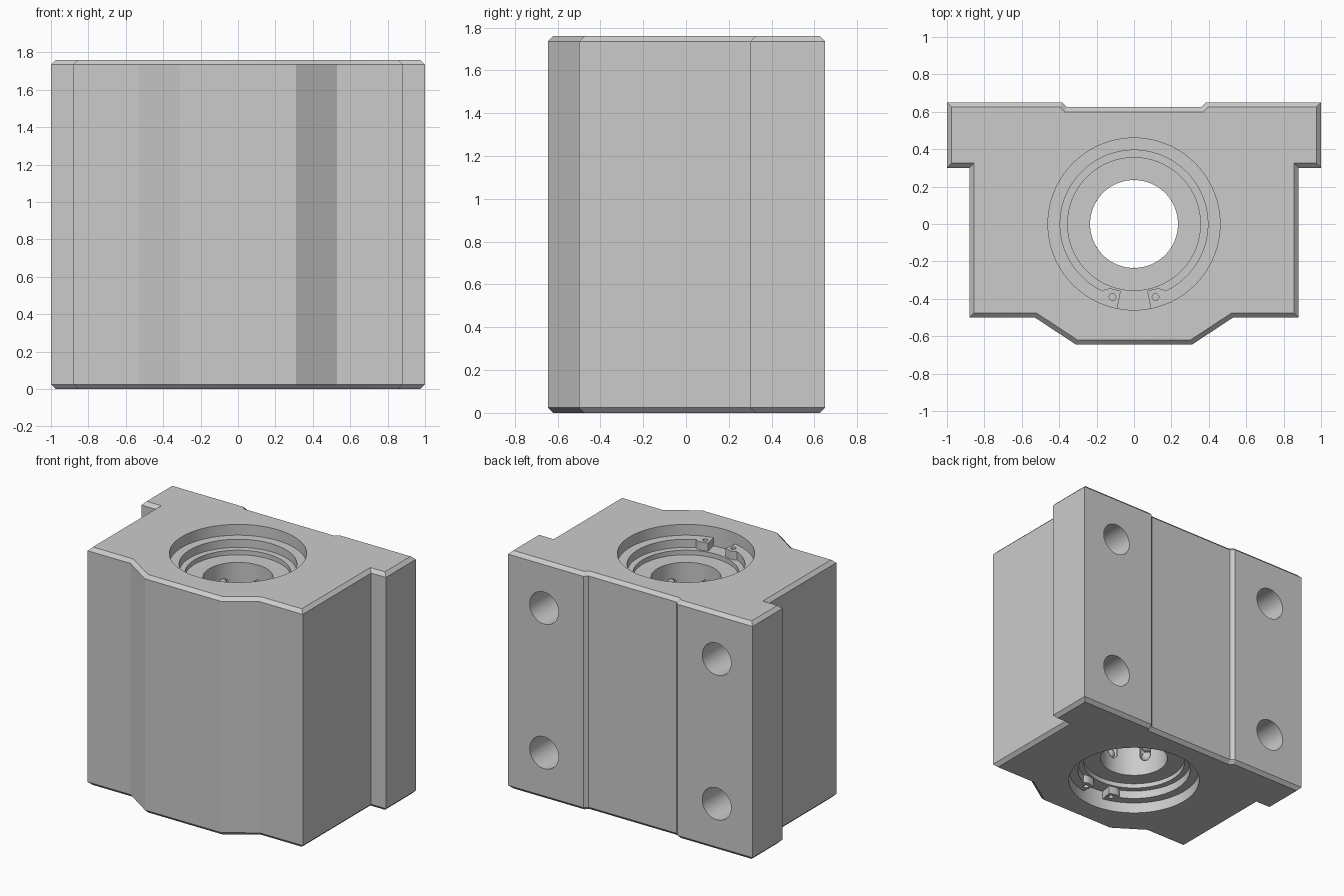
import bpy, bmesh
from math import sin, cos, pi, radians
from mathutils import Vector, Matrix

cube = bpy.data.objects.get("Cube")
if cube:
    bpy.data.objects.remove(cube, do_unlink=True)

H = 1.76          # block height
MID = H / 2
BORE = 0.46       # housing bore radius
SHAFT = 0.235     # shaft hole radius
ROWS = [radians(30 + 60 * k) for k in range(6)]

grey = bpy.data.materials.new("aluminium_grey")
grey.use_nodes = True
grey.diffuse_color = (0.6, 0.6, 0.6, 1)
grey.node_tree.nodes["Principled BSDF"].inputs["Base Color"].default_value = (0.6, 0.6, 0.6, 1)


def finish(name, bm):
    bmesh.ops.recalc_face_normals(bm, faces=bm.faces)
    mesh = bpy.data.meshes.new(name)
    bm.to_mesh(mesh)
    bm.free()
    mesh.materials.append(grey)
    obj = bpy.data.objects.new(name, mesh)
    bpy.context.collection.objects.link(obj)
    return obj


def activate(obj):
    bpy.ops.object.select_all(action='DESELECT')
    obj.select_set(True)
    bpy.context.view_layer.objects.active = obj


def smooth(obj):
    activate(obj)
    bpy.ops.object.shade_smooth_by_angle(angle=radians(30))


def cut(obj, cutter):
    mod = obj.modifiers.new("cut", 'BOOLEAN')
    mod.operation = 'DIFFERENCE'
    mod.solver = 'EXACT'
    mod.object = cutter
    activate(obj)
    bpy.ops.object.modifier_apply(modifier=mod.name)
    bpy.data.objects.remove(cutter, do_unlink=True)


def offset_inward(pts, d):
    """Mitred inward offset of a counter-clockwise outline."""
    out = []
    for i, p in enumerate(pts):
        a = (p - pts[i - 1]).normalized()
        b = (pts[(i + 1) % len(pts)] - p).normalized()
        na, nb = Vector((-a.y, a.x)), Vector((-b.y, b.x))
        out.append(p + (na + nb) * d / (1 + na.dot(nb)))
    return out


def loft(name, rings):
    """Closed solid through (outline, z) rings."""
    bm = bmesh.new()
    loops = [[bm.verts.new((p.x, p.y, z)) for p in pts] for pts, z in rings]
    n = len(loops[0])
    for low, high in zip(loops, loops[1:]):
        for i in range(n):
            j = (i + 1) % n
            bm.faces.new((low[i], low[j], high[j], high[i]))
    bm.faces.new(loops[0][::-1])
    bm.faces.new(loops[-1])
    return finish(name, bm)


def cylinders(name, radius, depth, matrices, segments=64):
    bm = bmesh.new()
    for m in matrices:
        bmesh.ops.create_cone(bm, cap_ends=True, segments=segments, radius1=radius,
                              radius2=radius, depth=depth, matrix=m)
    return finish(name, bm)


# Housing block with chamfered ends
half = [(0.31, -0.645), (0.53, -0.5), (0.88, -0.5), (0.88, 0.3),
        (1.0, 0.3), (1.0, 0.65), (0.385, 0.65), (0.36, 0.625)]
outline = [Vector(p) for p in half] + [Vector((-x, y)) for x, y in reversed(half)]
C = 0.025
inner = offset_inward(outline, C)
block = loft("housing_block", [(inner, 0), (outline, C), (outline, H - C), (inner, H)])

cut(block, cylinders("bore_cutter", BORE, 3, [Matrix.Translation((0, 0, MID))], 96))

# Blind mounting holes in the back face
spots = [Matrix.Translation((sx * 0.706, 0.65, MID + sz * 0.535)) @ Matrix.Rotation(pi / 2, 4, 'X')
         for sx in (-1, 1) for sz in (-1, 1)]
cut(block, cylinders("mount_cutter", 0.118, 0.94, spots, 48))
smooth(block)

# Bearing sleeve, turned from a stepped profile
section = [(SHAFT, 0.176), (0.355, 0.176), (0.355, 0.142), (BORE + 0.006, 0.142)]
section += [(r, H - z) for r, z in reversed(section)]
bm = bmesh.new()
SEG = 96
columns = [[bm.verts.new((r * cos(a), r * sin(a), z)) for r, z in section]
           for a in (2 * pi * k / SEG for k in range(SEG))]
for k in range(SEG):
    a, b = columns[k - 1], columns[k]
    for i in range(len(section)):
        bm.faces.new((a[i - 1], b[i - 1], b[i], a[i]))
sleeve = finish("bearing_sleeve", bm)

# Ball slots: stretched spheres cut into the sleeve wall
bm = bmesh.new()
for a in ROWS:
    ball = bmesh.ops.create_uvsphere(bm, u_segments=20, v_segments=11, radius=0.05)["verts"]
    for v in ball:
        v.co.z += 0.55 if v.co.z > 0 else -0.55
    bmesh.ops.translate(bm, verts=ball, vec=(0.262 * cos(a), 0.262 * sin(a), MID))
cut(sleeve, finish("slot_cutter", bm))
smooth(sleeve)

# Rows of balls
bm = bmesh.new()
for a in ROWS:
    for k in range(-6, 7):
        bmesh.ops.create_icosphere(bm, subdivisions=2, radius=0.043, matrix=Matrix.Translation(
            (0.276 * cos(a), 0.276 * sin(a), MID + k * 0.091)))
smooth(finish("bearing_balls", bm))


# Retaining rings with drilled ears, open toward the front
def polar(r, degrees):
    a = radians(degrees - 90)
    return Vector((r * cos(a), r * sin(a)))


GAP, N = 11.2, 80
outer_arc = [polar(BORE + 0.01, GAP + (360 - 2 * GAP) * k / N) for k in range(N + 1)]
inner_arc = [polar(0.395, 25 + 310 * k / N) for k in range(N + 1)]
ear = [(0.365, GAP), (0.366, 20), (0.38, 23.5)]
ring = (outer_arc + [polar(r, 360 - d) for r, d in ear] + inner_arc[::-1]
        + [polar(r, d) for r, d in reversed(ear)])
for name, z in (("lower_retaining_ring", 0.08), ("upper_retaining_ring", H - 0.14)):
    clip = loft(name, [(ring, z), (ring, z + 0.06)])
    drills = [Matrix.Translation((s * 0.115, -0.39, z)) for s in (-1, 1)]
    cut(clip, cylinders("ear_cutter", 0.018, 0.3, drills, 20))
    smooth(clip)
